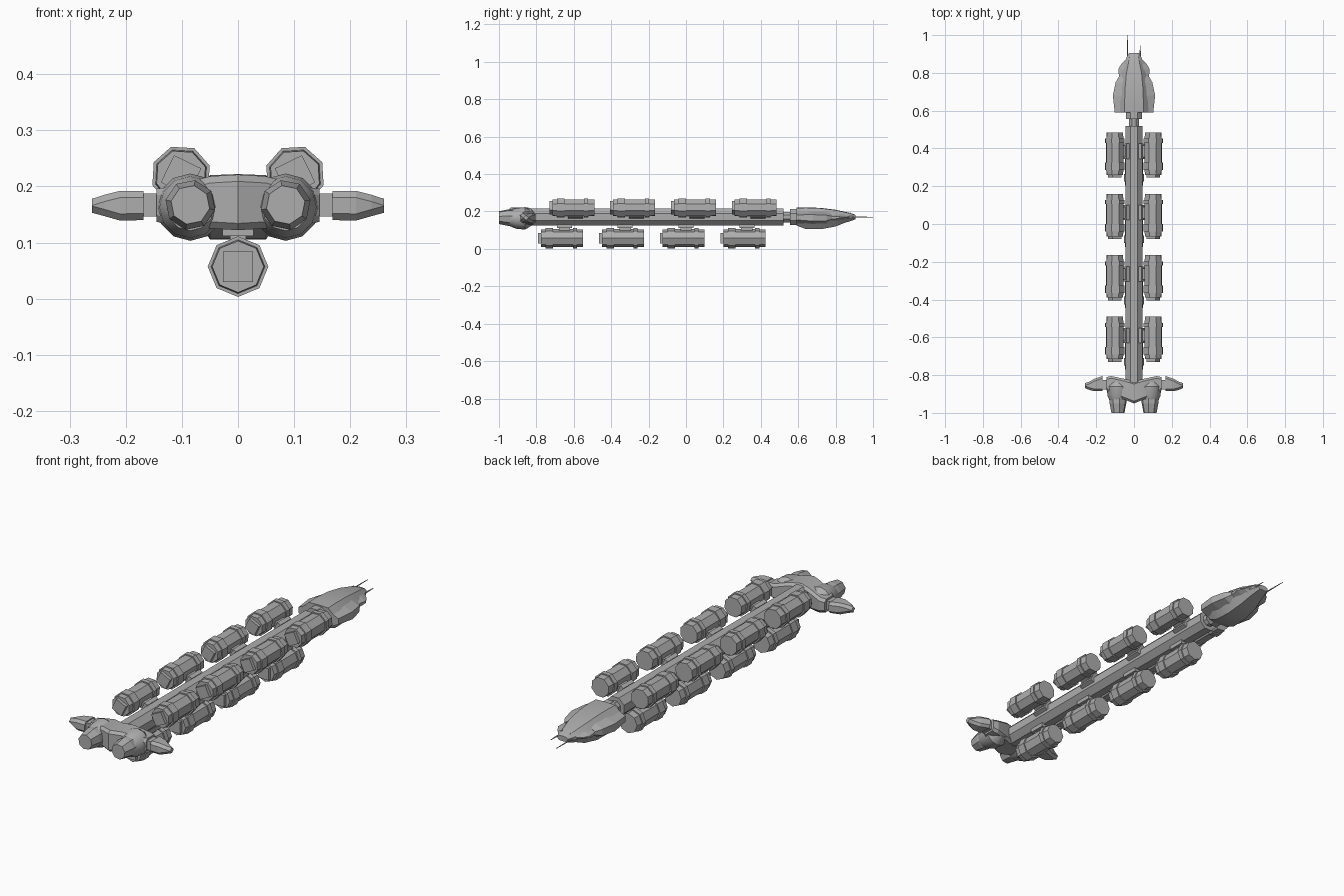
import bpy, bmesh, math
from mathutils import Matrix, Vector

old = bpy.data.objects.get("Cube")
if old:
    bpy.data.objects.remove(old, do_unlink=True)

grey = bpy.data.materials.new("hull grey")
grey.use_nodes = True
colour = (0.42, 0.42, 0.42, 1)
grey.diffuse_color = colour
grey.node_tree.nodes["Principled BSDF"].inputs["Base Color"].default_value = colour

SPINE_Z = 0.17


def finish(name, bm, matrix=None, smooth=None):
    if matrix:
        bmesh.ops.transform(bm, matrix=matrix, verts=bm.verts)
    bmesh.ops.recalc_face_normals(bm, faces=bm.faces)
    mesh = bpy.data.meshes.new(name)
    bm.to_mesh(mesh)
    bm.free()
    mesh.materials.append(grey)
    obj = bpy.data.objects.new(name, mesh)
    bpy.context.collection.objects.link(obj)
    if smooth:
        bpy.ops.object.select_all(action='DESELECT')
        obj.select_set(True)
        bpy.context.view_layer.objects.active = obj
        bpy.ops.object.shade_smooth_by_angle(angle=math.radians(smooth))
    return obj


def skin(bm, rings):
    """Bridge rings of points into a closed skin."""
    loops = [[bm.verts.new(p) for p in ring] for ring in rings]
    n = len(loops[0])
    for a, b in zip(loops, loops[1:]):
        for i in range(n):
            j = (i + 1) % n
            bm.faces.new((a[i], a[j], b[j], b[i]))
    bm.faces.new(loops[0])
    bm.faces.new(loops[-1])


def tube(bm, sections, x=0, z=0, sides=8, turn=0):
    """Lathe along y from (y, radius) pairs."""
    angles = [2 * math.pi * (i + turn) / sides for i in range(sides)]
    skin(bm, [[(x + r * math.cos(a), y, z + r * math.sin(a)) for a in angles]
              for y, r in sections])


def box(bm, x0, x1, y0, y1, z0, z1):
    skin(bm, [[(x0, y, z0), (x1, y, z0), (x1, y, z1), (x0, y, z1)] for y in (y0, y1)])


def mirrored(name, build, smooth=None):
    """Build a part on the model's left and again on its right."""
    for side, s in (("left", 1), ("right", -1)):
        bm = bmesh.new()
        build(bm)
        finish(side + "_" + name, bm, Matrix.Diagonal((s, 1, 1, 1)), smooth)


# Spine, neck and collar
bm = bmesh.new()
tube(bm, [(-0.88, 0.049), (0.52, 0.049)], z=SPINE_Z, turn=0.5)
finish("spine", bm)
bm = bmesh.new()
tube(bm, [(0.5, 0.03), (0.57, 0.03)], z=SPINE_Z, turn=0.5)
finish("neck", bm)
bm = bmesh.new()
tube(bm, [(0.555, 0.047), (0.61, 0.047)], z=SPINE_Z, turn=0.5)
finish("collar", bm)


# Cargo pods hang below the spine, then are turned about it
def cargo_pod(name, start, turn):
    axis = Vector((0, 0, SPINE_Z))
    place = (Matrix.Translation(axis + Vector((0, start, 0)))
             @ Matrix.Rotation(turn, 4, 'Y'))
    c = -0.113
    bm = bmesh.new()
    profile = [(0.015, 0.046), (0.04, 0.048), (0.04, 0.054), (0.08, 0.054),
               (0.08, 0.048), (0.185, 0.048), (0.185, 0.054), (0.207, 0.054),
               (0.207, 0.048), (0.24, 0.046)]
    tube(bm, profile, z=c)
    finish(name, bm, place)
    bm = bmesh.new()
    box(bm, -0.027, 0.027, 0, 0.03, c - 0.027, c + 0.027)
    finish(name + "_hatch", bm, place)
    bm = bmesh.new()
    box(bm, -0.014, 0.014, 0.11, 0.17, -0.075, -0.03)
    box(bm, -0.028, 0.028, 0.1, 0.18, -0.058, -0.04)
    finish(name + "_mount", bm, place)


for i in range(4):
    step = 0.325 * i
    cargo_pod(f"lower_pod_{i + 1}", -0.79 + step, 0)
    for side, s in (("left", -1), ("right", 1)):
        cargo_pod(f"{side}_pod_{i + 1}", -0.73 + step, s * math.radians(116))


# Head hull: chamfered sections (y, half width, flat width, bottom, top)
def hull_ring(y, w, f, lo, hi):
    low, high = lo + (hi - lo) * 0.38, lo + (hi - lo) * 0.68
    return [(-f, y, lo), (f, y, lo), (w, y, low), (w, y, high),
            (f, y, hi), (0, y, hi + 0.002), (-f, y, hi), (-w, y, high), (-w, y, low)]


bm = bmesh.new()
skin(bm, [hull_ring(*s) for s in (
    (0.59, 0.082, 0.05, 0.125, 0.218), (0.64, 0.085, 0.05, 0.106, 0.22),
    (0.72, 0.078, 0.047, 0.105, 0.217), (0.8, 0.064, 0.04, 0.12, 0.207),
    (0.85, 0.05, 0.03, 0.14, 0.196), (0.885, 0.038, 0.024, 0.15, 0.188),
    (0.905, 0.026, 0.018, 0.158, 0.18))])
finish("head_hull", bm, smooth=25)


# Head cheek armour
def armour(sections):
    def build(bm):
        skin(bm, [[(x0, y, lo), (x1, y, lo + 0.02), (x1, y, hi - 0.02), (x0, y, hi)]
                  for y, x0, x1, lo, hi in sections])
    return build


mirrored("rear_cheek_plate", armour([
    (0.59, 0.06, 0.102, 0.135, 0.202), (0.68, 0.055, 0.112, 0.128, 0.203),
    (0.75, 0.05, 0.097, 0.13, 0.2), (0.78, 0.045, 0.08, 0.14, 0.195)]))
mirrored("front_cheek_plate", armour([
    (0.765, 0.04, 0.078, 0.137, 0.195), (0.82, 0.035, 0.083, 0.143, 0.192),
    (0.85, 0.03, 0.065, 0.147, 0.19), (0.88, 0.02, 0.036, 0.15, 0.194)]))

# Nose antennas of unequal length
for name, x, tip in (("right_antenna", -0.035, 1.0), ("left_antenna", 0.033, 0.945)):
    bm = bmesh.new()
    tube(bm, [(0.84, 0.0035), (0.91, 0.003), (tip, 0.0015)], x=x, z=SPINE_Z, sides=6)
    finish(name, bm)

# Engine block: sections along x (x, back, front, bottom, top)
def block_ring(x, y0, y1, lo, hi):
    b = 0.012
    return [(x, y0, lo + b), (x, y0 + b, lo), (x, y1 - b, lo), (x, y1, lo + b),
            (x, y1, hi - b), (x, y1 - b, hi), (x, y0 + b, hi), (x, y0, hi - b)]


bm = bmesh.new()
skin(bm, [block_ring(*s) for s in (
    (-0.145, -0.88, -0.81, 0.137, 0.196), (-0.12, -0.905, -0.805, 0.13, 0.199),
    (-0.05, -0.93, -0.82, 0.125, 0.218), (0, -0.95, -0.835, 0.122, 0.221),
    (0.05, -0.93, -0.82, 0.125, 0.218), (0.12, -0.905, -0.805, 0.13, 0.199),
    (0.145, -0.88, -0.81, 0.137, 0.196))])
finish("engine_block", bm, smooth=20)


# Wing pylon and pointed pod
def wing(bm):
    box(bm, 0.13, 0.18, -0.875, -0.825, 0.146, 0.187)
    skin(bm, [block_ring(*s) for s in (
        (0.168, -0.885, -0.805, 0.14, 0.192), (0.21, -0.885, -0.82, 0.139, 0.192),
        (0.238, -0.878, -0.835, 0.147, 0.185), (0.26, -0.868, -0.843, 0.153, 0.178))])


mirrored("wing_pod", wing)


# Engine fairings and nozzles
def fairing(bm):
    tube(bm, [(-0.94, 0.042), (-0.91, 0.055), (-0.86, 0.06), (-0.82, 0.035)],
         x=0.085, z=0.163, sides=12)


def nozzle(bm):
    tube(bm, [(-1.0, 0.035), (-0.95, 0.045), (-0.9, 0.045)],
         x=0.085, z=0.167, turn=0.25)


mirrored("engine_fairing", fairing, smooth=35)
mirrored("engine_nozzle", nozzle)
